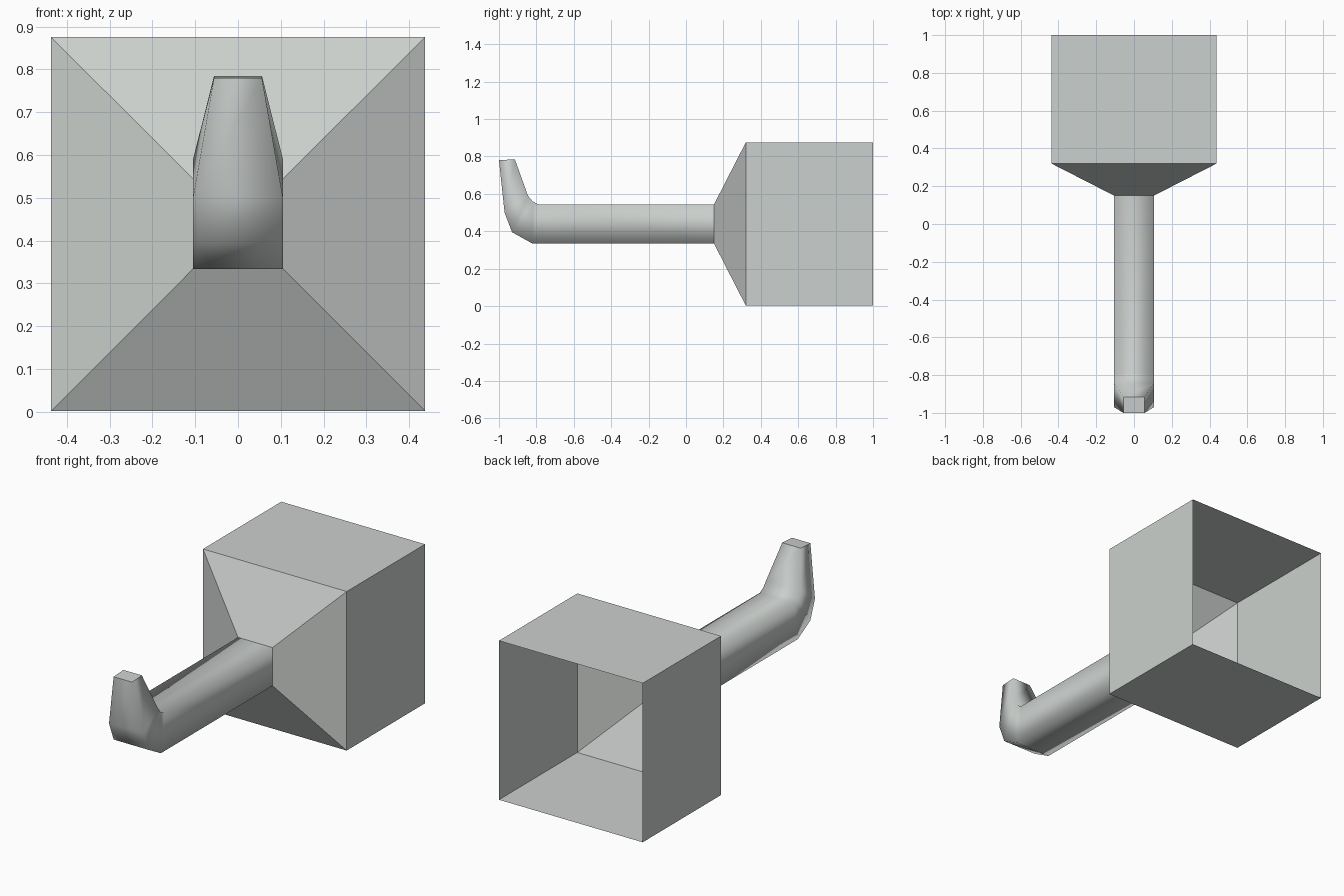
import bpy
import bmesh

cube = bpy.data.objects.get("Cube")
if cube:
    bpy.data.objects.remove(cube, do_unlink=True)

grey = bpy.data.materials.new("pale_grey")
grey.use_nodes = True
grey.diffuse_color = (0.60, 0.63, 0.61, 1)
grey.node_tree.nodes["Principled BSDF"].inputs["Base Color"].default_value = grey.diffuse_color


def loft(name, rings, smooth, cap_end=False):
    """Join four-sided rings: (half width, lower y, lower z, upper y, upper z)."""
    bm = bmesh.new()
    loops = []
    for w, y0, z0, y1, z1 in rings:
        corners = [(-w, y0, z0), (w, y0, z0), (w, y1, z1), (-w, y1, z1)]
        loops.append([bm.verts.new(c) for c in corners])
    for a, b in zip(loops, loops[1:]):
        for i in range(4):
            j = (i + 1) % 4
            face = bm.faces.new((a[i], b[i], b[j], a[j]))
            face.smooth = smooth
    if cap_end:
        cap = bm.faces.new(loops[-1])
        for edge in cap.edges:
            edge.smooth = False
    bmesh.ops.recalc_face_normals(bm, faces=bm.faces)
    # Open shells face outwards, judged from the top side of the first section
    bm.faces.ensure_lookup_table()
    if bm.faces[2].normal.z < 0:
        bmesh.ops.reverse_faces(bm, faces=bm.faces)
    mesh = bpy.data.meshes.new(name)
    bm.to_mesh(mesh)
    bm.free()
    mesh.materials.append(grey)
    obj = bpy.data.objects.new(name, mesh)
    bpy.context.collection.objects.link(obj)
    return obj


BOX, NECK, MID = 0.437, 0.105, 0.439


def square(half, y):
    return (half, y, MID - half, y, MID + half)


# Open-backed square socket
loft("socket_box", [square(BOX, 1.0), square(BOX, 0.32)], False)

# Tapered funnel between socket and shaft
loft("socket_taper", [square(BOX, 0.32), square(NECK, 0.15)], False)

# Softly shaded square shaft bending up into a narrowed hook tip
loft("hook_shaft", [
    square(NECK, 0.15),
    (NECK, -0.82, 0.334, -0.79, 0.544),
    (NECK, -0.93, 0.395, -0.82, 0.56),
    (NECK, -0.97, 0.50, -0.845, 0.59),
    (0.056, -1.0, 0.78, -0.915, 0.785),
], True, cap_end=True)
